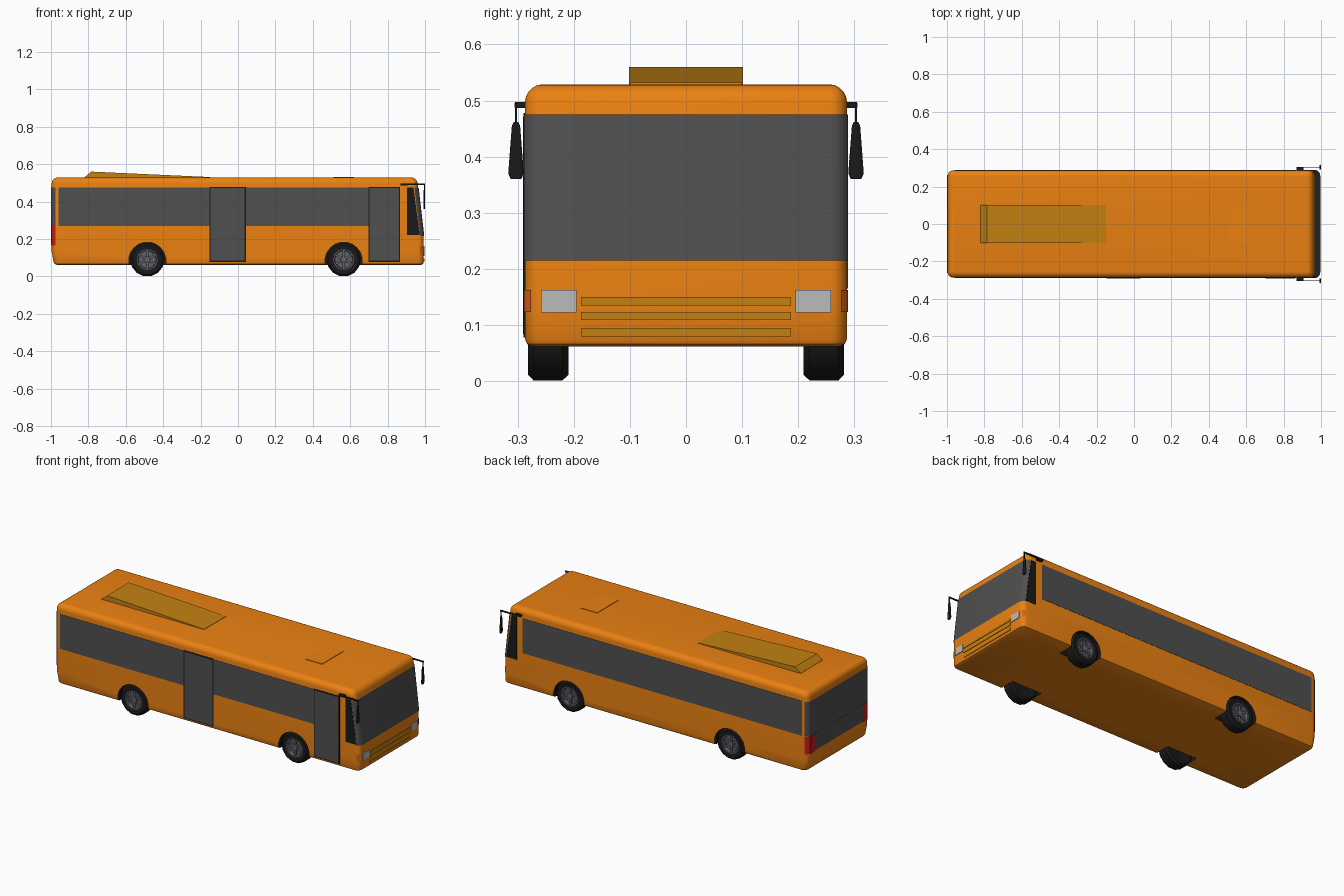
import bpy, bmesh
from math import sin, cos, pi, radians
from mathutils import Matrix, Vector

if "Cube" in bpy.data.objects:
    bpy.data.objects.remove(bpy.data.objects["Cube"])


def material(name, r, g, b):
    m = bpy.data.materials.new(name)
    m.diffuse_color = (r, g, b, 1)
    m.use_nodes = True
    m.node_tree.nodes["Principled BSDF"].inputs["Base Color"].default_value = m.diffuse_color
    return m


ORANGE = material("orange_paint", 0.83, 0.22, 0.006)
OCHRE = material("ochre_trim", 0.55, 0.22, 0.006)
GLASS = material("dark_glass", 0.08, 0.08, 0.08)
BLACK = material("black_rubber", 0.01, 0.01, 0.01)
RED = material("red_lamp", 0.6, 0.01, 0.01)
AMBER = material("amber_lamp", 0.7, 0.12, 0.01)
LAMP = material("headlamp", 0.5, 0.5, 0.5)
RIM = material("wheel_metal", 0.12, 0.12, 0.14)


def make(name, verts, faces, mat, smooth=False, recalc=True):
    me = bpy.data.meshes.new(name)
    me.from_pydata([tuple(v) for v in verts], [], faces)
    bm = bmesh.new()
    bm.from_mesh(me)
    bmesh.ops.remove_doubles(bm, verts=bm.verts, dist=1e-5)
    if recalc:
        bmesh.ops.recalc_face_normals(bm, faces=bm.faces)
    bm.to_mesh(me)
    bm.free()
    ob = bpy.data.objects.new(name, me)
    bpy.context.collection.objects.link(ob)
    me.materials.append(mat)
    if smooth:
        shade(ob)
    return ob


def shade(ob):
    bpy.ops.object.select_all(action='DESELECT')
    ob.select_set(True)
    bpy.context.view_layer.objects.active = ob
    bpy.ops.object.shade_smooth_by_angle(angle=radians(35))


def prism(name, bottom, top, mat):
    # closed solid between two matching outlines
    n = len(bottom)
    faces = [(i, (i + 1) % n, n + (i + 1) % n, n + i) for i in range(n)]
    faces += [tuple(range(n))[::-1], tuple(range(n, 2 * n))]
    return make(name, list(bottom) + list(top), faces, mat)


def box(name, x, y, z, mat):
    rect = [(x[0], y[0]), (x[1], y[0]), (x[1], y[1]), (x[0], y[1])]
    return prism(name, [(a, b, z[0]) for a, b in rect], [(a, b, z[1]) for a, b in rect], mat)


def lathe(name, profile, centre, side, mat, seg=14):
    # revolve (radius, depth) points about the y axis
    verts, faces, n = [], [], len(profile)
    for i in range(seg):
        a = 2 * pi * (i + 0.5) / seg
        verts += [(centre[0] + r * sin(a), side * (centre[1] + d), centre[2] + r * cos(a)) for r, d in profile]
    for i in range(seg):
        j = (i + 1) % seg
        faces += [(i * n + k, i * n + k + 1, j * n + k + 1, j * n + k) for k in range(n - 1)]
    return make(name, verts, faces, mat, True)


# Horizontal outline of the body: raked nose, chamfered tail, rounded corners
SEG = 5
HALF, TOP, EDGE = 0.287, 0.529, 0.032


def front_x(z):
    if z < 0.215:
        return 0.993
    return 0.993 - 0.033 * (z - 0.215) / 0.285


def back_x(z):
    return -0.996 + max(0, 0.13 - z) * 0.2


def ring(z, off=0.0):
    r = max(0.004, 0.03 + off)
    f, b, h = front_x(z) + off - r, back_x(z) - off + r, HALF + off - r
    pts = []
    for cx, cy, start in ((b, -h, 180), (f, -h, 270), (f, h, 0), (b, h, 90)):
        for k in range(SEG + 1):
            a = radians(start + 90 * k / SEG)
            pts.append((cx + r * cos(a), cy + r * sin(a), z))
    return pts


# Body shell lofted upward
rings = [ring(0.062, -0.012), ring(0.066, -0.004), ring(0.075)]
rings += [ring(z) for z in (0.13, 0.215)]
for k in range(6):
    a = pi / 2 * k / 5
    rings.append(ring(TOP - EDGE + EDGE * sin(a), -EDGE * (1 - cos(a))))
n = len(rings[0])
faces = [(i * n + k, i * n + (k + 1) % n, (i + 1) * n + (k + 1) % n, (i + 1) * n + k)
         for i in range(len(rings) - 1) for k in range(n)]
faces += [tuple(range(n))[::-1], tuple(range((len(rings) - 1) * n, len(rings) * n))]
body = make("body_shell", [p for r in rings for p in r], faces, ORANGE)
body.data.materials.append(BLACK)

# Wheel arches cut out of the body
AXLES = (-0.485, 0.565)
for ax in AXLES:
    for side in (-1, 1):
        cut = lathe("arch_cutter", [(0, 0.19), (0.1, 0.19), (0.1, 0.32), (0, 0.32)], (ax, 0, 0.083), side, BLACK, 20)
        cut.hide_render = True
        mod = body.modifiers.new("arch", 'BOOLEAN')
        mod.operation, mod.object, mod.solver = 'DIFFERENCE', cut, 'EXACT'
        mod.material_mode = 'TRANSFER'
        bpy.context.view_layer.objects.active = body
        bpy.ops.object.modifier_apply(modifier=mod.name)
        bpy.data.objects.remove(cut)
shade(body)


def strip(name, z0, z1, first, last, mat, off=0.003):
    # panel hugging the body outline between two outline points
    lo, hi = ring(z0, off), ring(z1, off)
    ids = [i % n for i in range(first, last + 1)]
    m = len(ids)
    return make(name, [lo[i] for i in ids] + [hi[i] for i in ids],
                [(k, k + 1, m + k + 1, m + k) for k in range(m - 1)], mat, True, False)


# Wrapped glass and corner lamps
strip("windscreen", 0.215, 0.475, 7, 16, GLASS)
strip("rear_window", 0.27, 0.475, 19, 28, GLASS)
box("rear_lower_panel", (-1.0, -0.98), (-0.225, 0.225), (0.17, 0.27), GLASS)
for name, a, b in (("right", 0, 4), ("left", 19, 23)):
    strip("tail_lamp_corner_" + name, 0.165, 0.268, a, b, RED)
for name, a, b in (("right", 7, 9), ("left", 14, 16)):
    strip("turn_lamp_" + name, 0.123, 0.162, a, b, AMBER)

# Parts on both sides
for s, name in ((-1, "right"), (1, "left")):
    def ys(a, b):
        return tuple(sorted((s * a, s * b)))

    box("side_window_" + name, (-0.96, 0.865), ys(0.28, 0.2885), (0.27, 0.475), GLASS)
    cab = [(0.904, 0.22), (0.972, 0.22), (0.938, 0.475), (0.904, 0.475)]
    prism("cab_window_" + name, [(x, s * 0.275, z) for x, z in cab], [(x, s * 0.2885, z) for x, z in cab], BLACK)
    box("tail_lamp_" + name, (-1.0, -0.98), ys(0.225, 0.262), (0.165, 0.268), RED)
    box("headlamp_" + name, (0.98, 0.9965), ys(0.195, 0.258), (0.122, 0.162), LAMP)

    # Mirror: bracket, arm, stem and tapered housing
    box("mirror_bracket_" + name, (0.87, 0.905), ys(0.28, 0.305), (0.487, 0.497), BLACK)
    box("mirror_arm_" + name, (0.87, 1.0), ys(0.301, 0.306), (0.488, 0.496), BLACK)
    box("mirror_stem_" + name, (0.994, 0.999), ys(0.301, 0.305), (0.455, 0.49), BLACK)

    def section(z, h, d):
        return [(0.9955 + d * cos(pi / 4 * k + pi / 8), s * 0.303 + h * sin(pi / 4 * k + pi / 8), z) for k in range(8)]

    prism("mirror_housing_" + name, section(0.37, 0.015, 0.0045), section(0.455, 0.008, 0.0045), BLACK)
    prism("mirror_foot_" + name, section(0.36, 0.010, 0.004), section(0.37, 0.015, 0.0045), BLACK)
    prism("mirror_cap_" + name, section(0.455, 0.008, 0.0045), section(0.462, 0.004, 0.003), BLACK)

    # Wheels: tyre, dished rim and six spokes
    for ax, end in zip(AXLES, ("rear", "front")):
        c = (ax, 0.246, 0.09)
        tag = end + "_" + name
        lathe("tyre_" + tag, [(0.0, -0.03), (0.055, -0.034), (0.08, -0.037), (0.091, -0.026), (0.091, 0.026),
                              (0.08, 0.036), (0.055, 0.034), (0.052, 0.014)], c, s, BLACK)
        lathe("rim_" + tag, [(0.056, 0.035), (0.05, 0.035), (0.047, 0.015), (0.0, 0.015)], c, s, RIM)
        lathe("hub_" + tag, [(0.018, 0.012), (0.016, 0.032), (0.0, 0.034)], c, s, RIM, 12)
        for k in range(6):
            sp = box("spoke_%d_" % k + tag, (-0.006, 0.006), (-0.004, 0.004), (0.012, 0.05), RIM)
            sp.data.transform(Matrix.Translation(Vector((ax, s * 0.27, 0.09))) @ Matrix.Rotation(pi / 3 * k, 4, 'Y'))

# Entry doors on the right side, with thin dark frames
for name, x0, x1 in (("middle", -0.152, 0.042), ("front", 0.698, 0.867)):
    box(name + "_door_frame", (x0, x1), (-0.2895, -0.28), (0.078, 0.478), BLACK)
    box(name + "_door", (x0 + 0.006, x1 - 0.006), (-0.2905, -0.28), (0.084, 0.472), GLASS)

# Front grille bars
for k, z in enumerate((0.0795, 0.1085, 0.135)):
    box("grille_bar_%d" % k, (0.98, 0.9965), (-0.187, 0.187), (z, z + 0.015), OCHRE)

# Roof: sloped cooling unit and hatch
pod = [(-0.82, 0.52), (-0.15, 0.52), (-0.15, 0.531), (-0.785, 0.56), (-0.82, 0.53)]
prism("roof_cooling_unit", [(x, -0.102, z) for x, z in pod], [(x, 0.102, z) for x, z in pod], OCHRE)
box("roof_hatch", (0.51, 0.62), (-0.1, 0.1), (0.52, 0.532), ORANGE)
